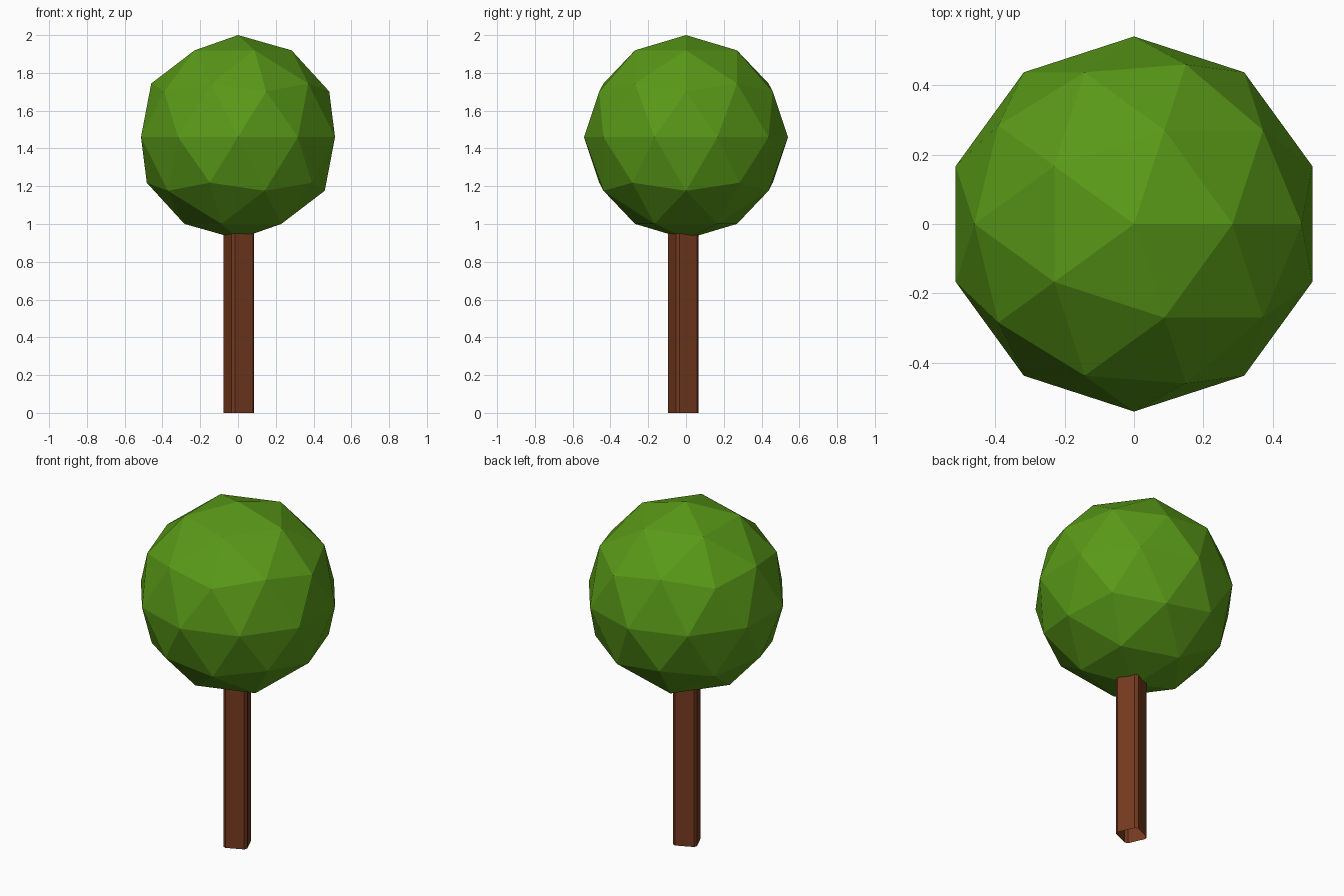
import bpy
from math import radians, cos, sin

if "Cube" in bpy.data.objects:
    bpy.data.objects.remove(bpy.data.objects["Cube"])


def paint(obj, name, rgb):
    mat = bpy.data.materials.new(name)
    mat.diffuse_color = (*rgb, 1)
    mat.use_nodes = True
    mat.node_tree.nodes["Principled BSDF"].inputs["Base Color"].default_value = mat.diffuse_color
    obj.data.materials.append(mat)


# Leafy crown: flat-shaded icosphere
bpy.ops.mesh.primitive_ico_sphere_add(subdivisions=2, radius=0.54, location=(0, 0, 1.46))
crown = bpy.context.object
crown.name = "crown"
paint(crown, "leaf_green", (0.10, 0.32, 0.009))

# Trunk: slightly twisted square post with chamfered corners, open ends
CX, CY, R, TOP = 0.005, -0.015, 0.083, 1.0
angles = [radians(90 * k + a) for k in range(4) for a in (-118, -104)]
ring = [(CX + R * cos(a), CY + R * sin(a)) for a in angles]
n = len(ring)
verts = [(x, y, z) for z in (0, TOP) for x, y in ring]
faces = [(i, (i + 1) % n, (i + 1) % n + n, i + n) for i in range(n)]
mesh = bpy.data.meshes.new("trunk")
mesh.from_pydata(verts, [], faces)
trunk = bpy.data.objects.new("trunk", mesh)
bpy.context.collection.objects.link(trunk)
paint(trunk, "bark_brown", (0.18, 0.042, 0.014))
